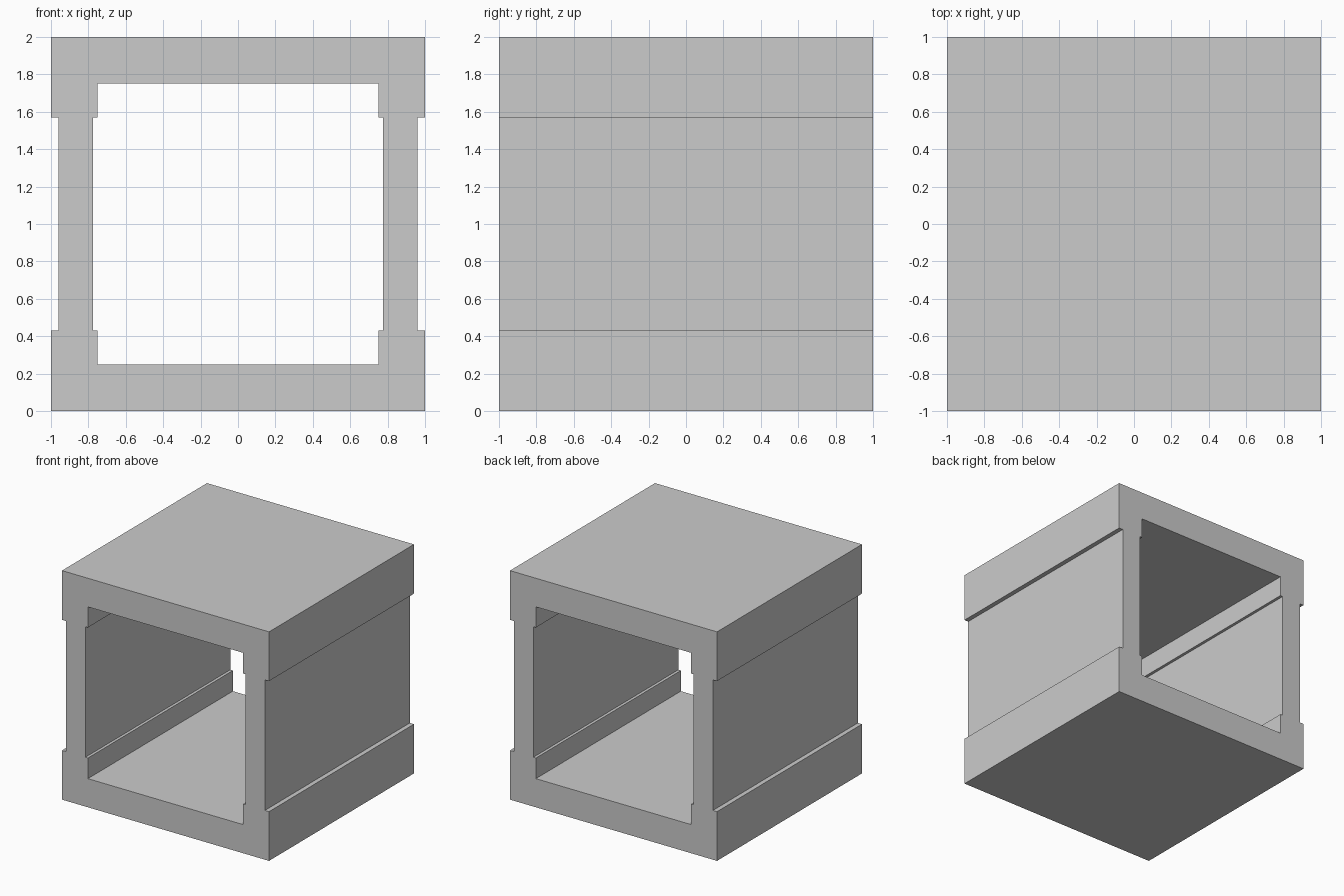
import bpy, bmesh

if "Cube" in bpy.data.objects:
    bpy.data.objects.remove(bpy.data.objects["Cube"])

# Upper-right quarter of the box section (x, z measured from the section centre)
QUARTER = [(0, 1), (1, 1), (1, 0.57), (0.96, 0.57), (0.96, 0),
           (0.775, 0), (0.775, 0.57), (0.75, 0.57), (0.75, 0.75), (0, 0.75)]
HALF_LENGTH = 1.0

bm = bmesh.new()
front = [bm.verts.new((x, -HALF_LENGTH, z)) for x, z in QUARTER]
back = [bm.verts.new((x, HALF_LENGTH, z)) for x, z in QUARTER]
bm.faces.new(front[::-1])
bm.faces.new(back)

# Long walls; the two mirror seams stay open
n = len(QUARTER)
for i in range(n):
    j = (i + 1) % n
    (xa, za), (xb, zb) = QUARTER[i], QUARTER[j]
    if (xa == 0 and xb == 0) or (za == 0 and zb == 0):
        continue
    bm.faces.new((front[i], front[j], back[j], back[i]))
bmesh.ops.recalc_face_normals(bm, faces=bm.faces)
# Make sure the roof points outwards
bm.faces.ensure_lookup_table()
top = max(bm.faces, key=lambda f: f.calc_center_median().z)
if top.normal.z < 0:
    bmesh.ops.reverse_faces(bm, faces=bm.faces)

mesh = bpy.data.meshes.new("box_culvert")
bm.to_mesh(mesh)
bm.free()

# Square tunnel section, completed by mirroring left-right and top-bottom
culvert = bpy.data.objects.new("box_culvert", mesh)
culvert.location.z = 1
bpy.context.collection.objects.link(culvert)
mirror = culvert.modifiers.new("mirror", 'MIRROR')
mirror.use_axis = (True, False, True)
mirror.use_clip = True
mirror.merge_threshold = 0.0005
